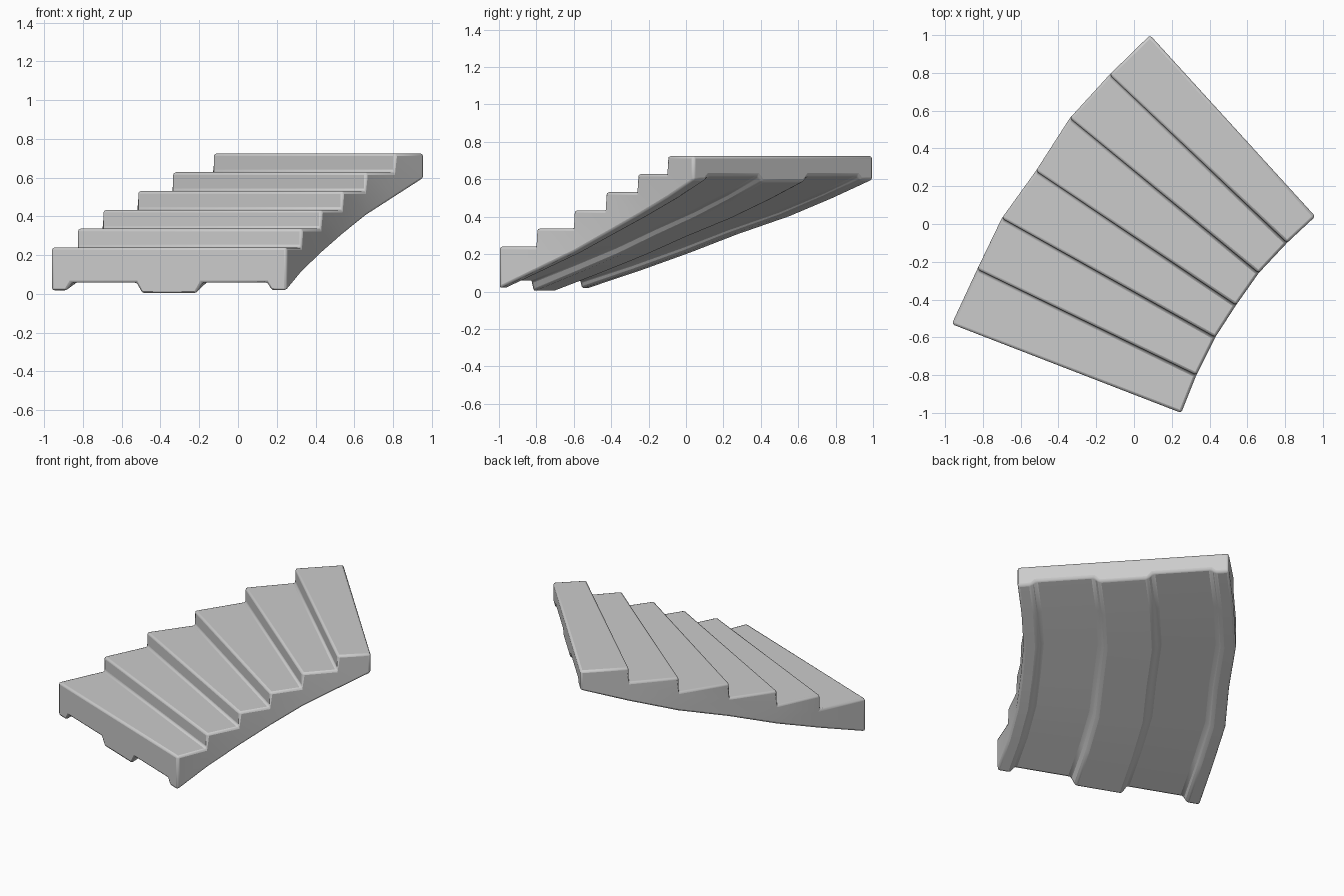
import bpy, bmesh
from mathutils import Vector

cube = bpy.data.objects.get("Cube")
if cube:
    bpy.data.objects.remove(cube, do_unlink=True)

stone = bpy.data.materials.new("grey stone")
stone.use_nodes = True
stone.diffuse_color = (0.6, 0.6, 0.6, 1)
stone.node_tree.nodes["Principled BSDF"].inputs["Base Color"].default_value = (0.6, 0.6, 0.6, 1)

# Plan of the riser lines: outer end and inner end of each
outer = [(-0.965, -0.53), (-0.83, -0.24), (-0.70, 0.03), (-0.52, 0.28),
         (-0.34, 0.56), (-0.13, 0.79), (0.085, 1.0)]
inner = [(0.25, -1.0), (0.33, -0.80), (0.43, -0.60), (0.54, -0.43),
         (0.66, -0.26), (0.81, -0.10), (0.96, 0.04)]
STEPS = len(outer) - 1
FIRST, RISE = 0.24, 0.097

# Underside section: fraction across the width, and stringer depth below the soffit
section = [(0, 0.04), (0.065, 0.04), (0.085, 0), (0.36, 0), (0.385, 0.055),
           (0.615, 0.055), (0.64, 0), (0.915, 0), (0.935, 0.04), (1, 0.04)]

bm = bmesh.new()


def point(i, f, z):
    p = Vector(outer[i]).lerp(Vector(inner[i]), f)
    return bm.verts.new((p.x, p.y, z))


# Underside, with three stringers that fade a little towards the top
under = []
for i in range(STEPS + 1):
    t = i / STEPS
    soffit = 0.055 + 0.565 * t
    under.append([point(i, f, soffit - d * (1 - 0.4 * t)) for f, d in section])
for a, b in zip(under, under[1:]):
    for k in range(len(section) - 1):
        bm.faces.new((a[k], b[k], b[k + 1], a[k + 1]))

# Treads, risers and side walls
low = None
for i in range(STEPS):
    z = FIRST + RISE * i
    high = [point(i, f, z) for f in (0, 1)]
    back = [point(i + 1, f, z) for f in (0, 1)]
    bm.faces.new((high[0], high[1], back[1], back[0]))
    if low:
        bm.faces.new((low[0], low[1], high[1], high[0]))
    else:
        bm.faces.new(under[0] + [high[1], high[0]])
    for s, k in ((0, 0), (1, -1)):
        wall = [under[i][k], under[i + 1][k], back[s], high[s]]
        if low:
            wall.append(low[s])
        bm.faces.new(wall)
    low = back
bm.faces.new(under[-1] + [low[1], low[0]])
bmesh.ops.recalc_face_normals(bm, faces=bm.faces)

mesh = bpy.data.meshes.new("curved_stair_flight")
bm.to_mesh(mesh)
bm.free()
mesh.materials.append(stone)
stair = bpy.data.objects.new("curved_stair_flight", mesh)
bpy.context.collection.objects.link(stair)

# Worn, rounded edges
bevel = stair.modifiers.new("worn_edges", "BEVEL")
bevel.width = 0.014
bevel.segments = 2
bevel.limit_method = "ANGLE"
bevel.angle_limit = 0.6

bpy.ops.object.select_all(action="DESELECT")
stair.select_set(True)
bpy.context.view_layer.objects.active = stair
bpy.ops.object.shade_smooth_by_angle(angle=0.7)
